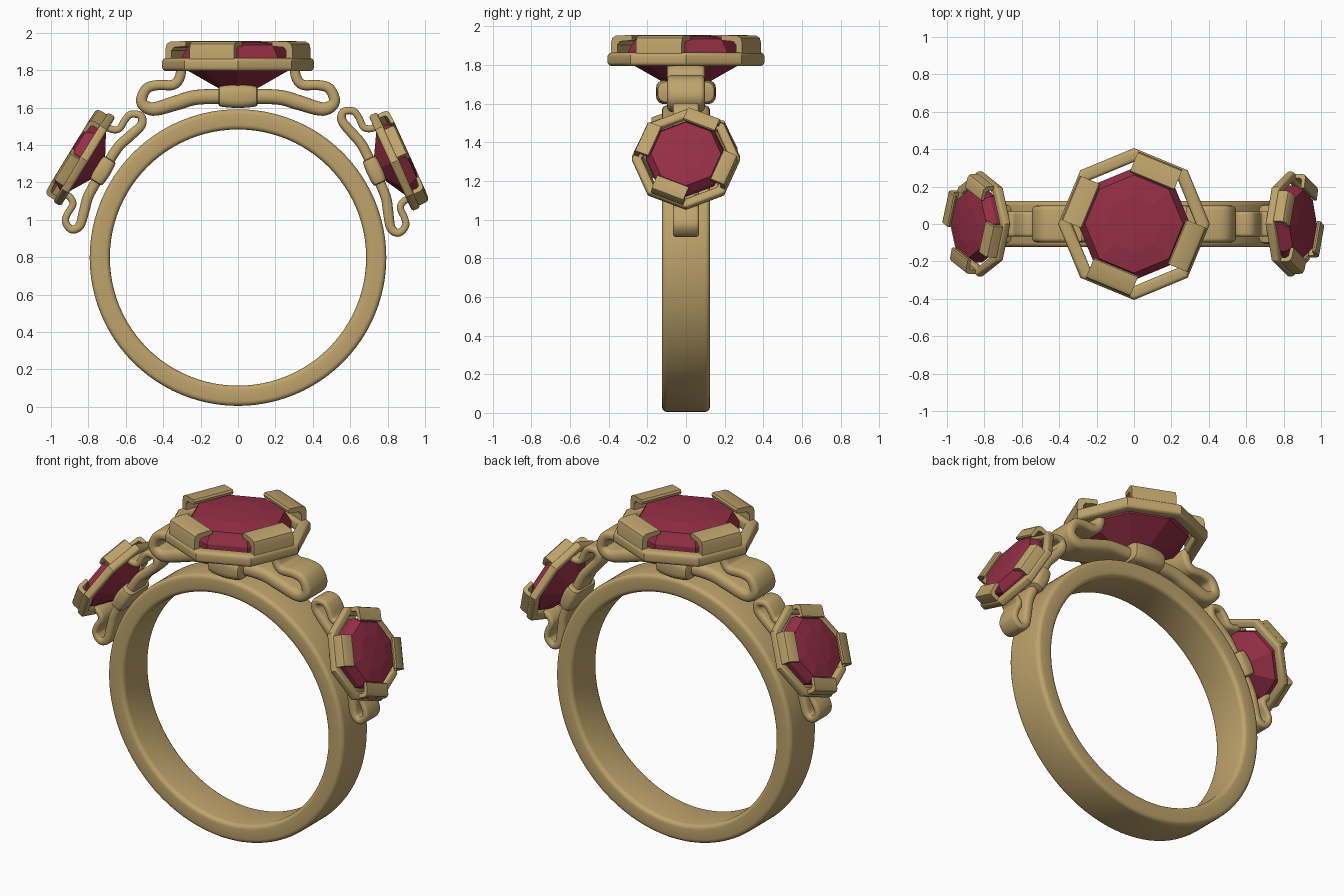
import bpy
from math import sin, cos, pi, radians
from mathutils import Matrix, Vector

if "Cube" in bpy.data.objects:
    bpy.data.objects.remove(bpy.data.objects["Cube"])


def material(name, rgb):
    m = bpy.data.materials.new(name)
    m.use_nodes = True
    m.diffuse_color = (*rgb, 1)
    m.node_tree.nodes["Principled BSDF"].inputs["Base Color"].default_value = (*rgb, 1)
    return m


GOLD = material("gold", (0.52, 0.37, 0.15))
RED = material("red gem", (0.30, 0.028, 0.06))


def loft(name, rings, mat, matrix, loop=False, smooth=True):
    """Skin a row of equal rings; loop joins last to first, otherwise ends are capped."""
    n, count = len(rings[0]), len(rings)
    faces = []
    for i in range(count if loop else count - 1):
        j = (i + 1) % count
        for k in range(n):
            l = (k + 1) % n
            faces.append((i * n + k, i * n + l, j * n + l, j * n + k))
    if not loop:
        faces += [tuple(range(n))[::-1], tuple(range((count - 1) * n, count * n))]
    me = bpy.data.meshes.new(name)
    me.from_pydata([p for r in rings for p in r], [], faces)
    me.materials.append(mat)
    ob = bpy.data.objects.new(name, me)
    bpy.context.collection.objects.link(ob)
    ob.matrix_world = matrix
    bpy.ops.object.select_all(action="DESELECT")
    ob.select_set(True)
    bpy.context.view_layer.objects.active = ob
    # make normals consistent
    bpy.ops.object.mode_set(mode="EDIT")
    bpy.ops.mesh.select_all(action="SELECT")
    bpy.ops.mesh.remove_doubles(threshold=0.0001)
    bpy.ops.mesh.normals_make_consistent(inside=False)
    bpy.ops.object.mode_set(mode="OBJECT")
    if smooth:
        bpy.ops.object.shade_smooth_by_angle(angle=radians(38))
    return ob


def rounded_rect(w, h, r, steps=4):
    """Half width, half height and corner radius."""
    pts = []
    for c, (sx, sy) in enumerate([(1, 1), (-1, 1), (-1, -1), (1, -1)]):
        for s in range(steps + 1):
            a = (c + s / steps) * pi / 2
            pts.append((sx * (w - r) + r * cos(a), sy * (h - r) + r * sin(a)))
    return pts


def smooth_path(pts, steps=6):
    """Catmull-Rom curve through the points."""
    p = [pts[0]] + pts + [pts[-1]]
    out = []
    for a, b, c, d in zip(p, p[1:], p[2:], p[3:]):
        for s in range(steps):
            t = s / steps
            out.append(0.5 * (2 * b + (c - a) * t + (2 * a - 5 * b + 4 * c - d) * t * t
                              + (3 * b - a - 3 * c + d) * t ** 3))
    return out + [pts[-1]]


# Ribbon centreline (x, z) with its half thickness
RIBBON = [Vector(p) for p in [
    (0.04, 0.0, 0.04), (0.22, -0.005, 0.04), (0.33, -0.035, 0.04), (0.455, -0.068, 0.036),
    (0.515, -0.03, 0.03), (0.49, 0.04, 0.028), (0.43, 0.06, 0.027), (0.345, 0.062, 0.027),
    (0.31, 0.105, 0.027), (0.305, 0.16, 0.027)]]
# Gem (radius, height) from culet to table
GEM = [(0.001, -0.015), (0.30, 0.155), (0.30, 0.21), (0.262, 0.275), (0.15, 0.291), (0.001, 0.296)]
# Claw outline (radius, height): a wall folded over the gem
CLAW = [(0.367, 0.17), (0.367, 0.255), (0.36, 0.28), (0.34, 0.292), (0.255, 0.296),
        (0.248, 0.285), (0.252, 0.268), (0.318, 0.262), (0.332, 0.245), (0.332, 0.17)]


def setting(side, matrix):
    # faceted gem
    rings = [[(r * cos(k * pi / 4), r * sin(k * pi / 4), z) for k in range(8)] for r, z in GEM]
    loft(side + "_gem", rings, RED, matrix, smooth=False)

    # octagonal collar
    section = rounded_rect(0.037, 0.035, 0.022)
    rings = [[((0.369 + u) * cos(k * pi / 4), (0.369 + u) * sin(k * pi / 4), 0.17 + v)
              for u, v in section] for k in range(8)]
    loft(side + "_collar", rings, GOLD, matrix, loop=True)

    # four claws on alternate collar edges
    for i in range(4):
        turn = Matrix.Rotation(radians(67.5 + 90 * i), 4, "Z")
        rings = [[(r, y, z) for r, z in CLAW] for y in (-0.128, 0.128)]
        loft(f"{side}_claw_{i + 1}", rings, GOLD, matrix @ turn)

    # looped ribbon on each side
    path = smooth_path(RIBBON)
    for label, sx in (("left", 1), ("right", -1)):
        rings = []
        for i, p in enumerate(path):
            t = path[min(i + 1, len(path) - 1)] - path[max(i - 1, 0)]
            n = Vector((-t.y, t.x)).normalized()
            rings.append([(sx * (p.x + n.x * v), y, p.y + n.y * v)
                          for y, v in rounded_rect(0.098, p.z, p.z * 0.85)])
        loft(f"{side}_{label}_ribbon", rings, GOLD, matrix)

    # knot wrapped round the ribbon
    rings = []
    for i in range(13):
        a = pi * i / 12 - pi / 2
        x = 0.075 * sin(a) + 0.03 * sin(a) ** 3
        s = 0.02 * cos(a) ** 0.5 if 0 < i < 12 else 0
        rings.append([(x, y, z) for y, z in rounded_rect(0.135 + s, 0.042 + s, 0.04)])
    loft(side + "_knot", rings, GOLD, matrix)


# Finger band
section = rounded_rect(0.054, 0.124, 0.025)
rings = []
for i in range(96):
    a = 2 * pi * i / 96
    rings.append([((0.739 + u) * cos(a), v, (0.739 + u) * sin(a)) for u, v in section])
loft("band", rings, GOLD, Matrix.Translation((0, 0, 0.798)), loop=True)


# Large centre setting and two smaller tilted ones
def place(x, z, tilt, scale):
    return (Matrix.Translation((x, 0, z)) @ Matrix.Rotation(radians(tilt), 4, "Y")
            @ Matrix.Scale(scale, 4))


setting("centre", place(0, 1.66, 0, 1))
setting("left", place(0.73, 1.262, 65.5, 0.69))
setting("right", place(-0.722, 1.262, -58.5, 0.69))
